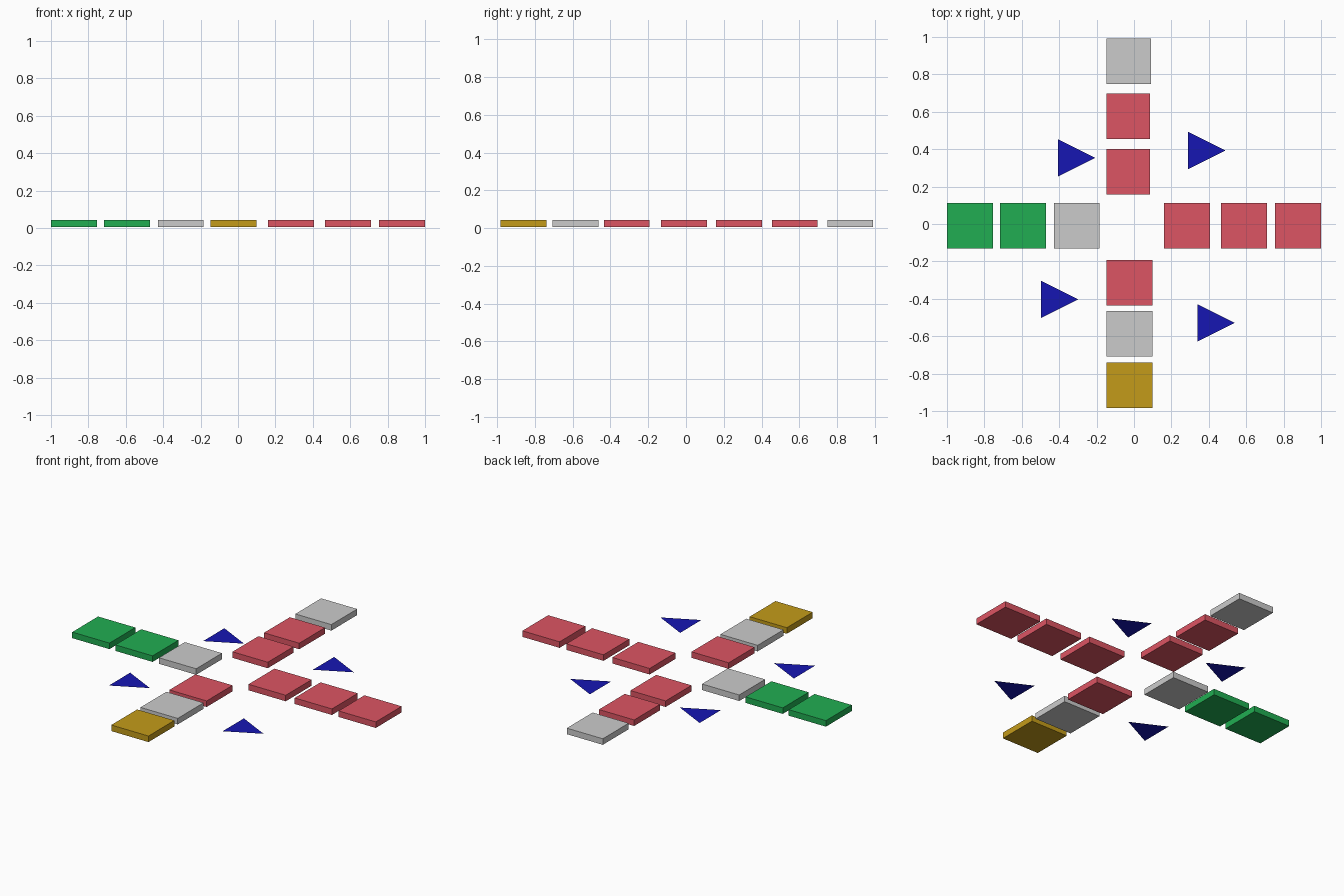
import bpy, bmesh
from mathutils import Matrix

if "Cube" in bpy.data.objects:
    bpy.data.objects.remove(bpy.data.objects["Cube"])


def material(name, rgb):
    m = bpy.data.materials.new(name)
    m.diffuse_color = (*rgb, 1)
    m.use_nodes = True
    m.node_tree.nodes["Principled BSDF"].inputs["Base Color"].default_value = m.diffuse_color
    return m


RED = material("red", (0.72, 0.09, 0.125))
GREEN = material("green", (0.015, 0.42, 0.085))
GOLD = material("gold", (0.55, 0.33, 0.01))
BLUE = material("blue", (0.008, 0.008, 0.45))


def add_object(name, bm, mat):
    mesh = bpy.data.meshes.new(name)
    bm.to_mesh(mesh)
    bm.free()
    if mat:
        mesh.materials.append(mat)
    bpy.context.collection.objects.link(bpy.data.objects.new(name, mesh))


def tile(name, x, y, mat, w=0.245, z0=0.006, z1=0.042):
    bm = bmesh.new()
    m = Matrix.Translation((x, y, (z0 + z1) / 2)) @ Matrix.Diagonal((w, 0.243, z1 - z0, 1))
    bmesh.ops.create_cube(bm, size=1, matrix=m)
    add_object(name, bm, mat)


def marker(name, x, y):
    bm = bmesh.new()
    bm.faces.new([bm.verts.new((x + dx, y + dy, 0))
                  for dx, dy in ((0, -0.1), (0.2, 0), (0, 0.1))])
    add_object(name, bm, BLUE)


# tiles of the left and right arms
for i, (x, mat) in enumerate([(-0.877, GREEN), (-0.593, GREEN), (-0.306, None),
                              (0.284, RED), (0.588, RED), (0.877, RED)]):
    tile(f"side_arm_tile_{i + 1}", x, -0.01, mat)

# tiles of the front and back arms
for i, (x, y, mat, w) in enumerate([
        (-0.024, -0.861, GOLD, 0.245), (-0.024, -0.586, None, 0.245),
        (-0.024, -0.314, RED, 0.245), (-0.031, 0.280, RED, 0.232),
        (-0.031, 0.576, RED, 0.232), (-0.028, 0.870, None, 0.237)]):
    tile(f"long_arm_tile_{i + 1}", x, y, mat, w)

# flat triangular markers between the arms
for i, (x, y) in enumerate([(-0.407, 0.353), (0.288, 0.393),
                            (-0.498, -0.403), (0.339, -0.529)]):
    marker(f"triangle_marker_{i + 1}", x, y)
